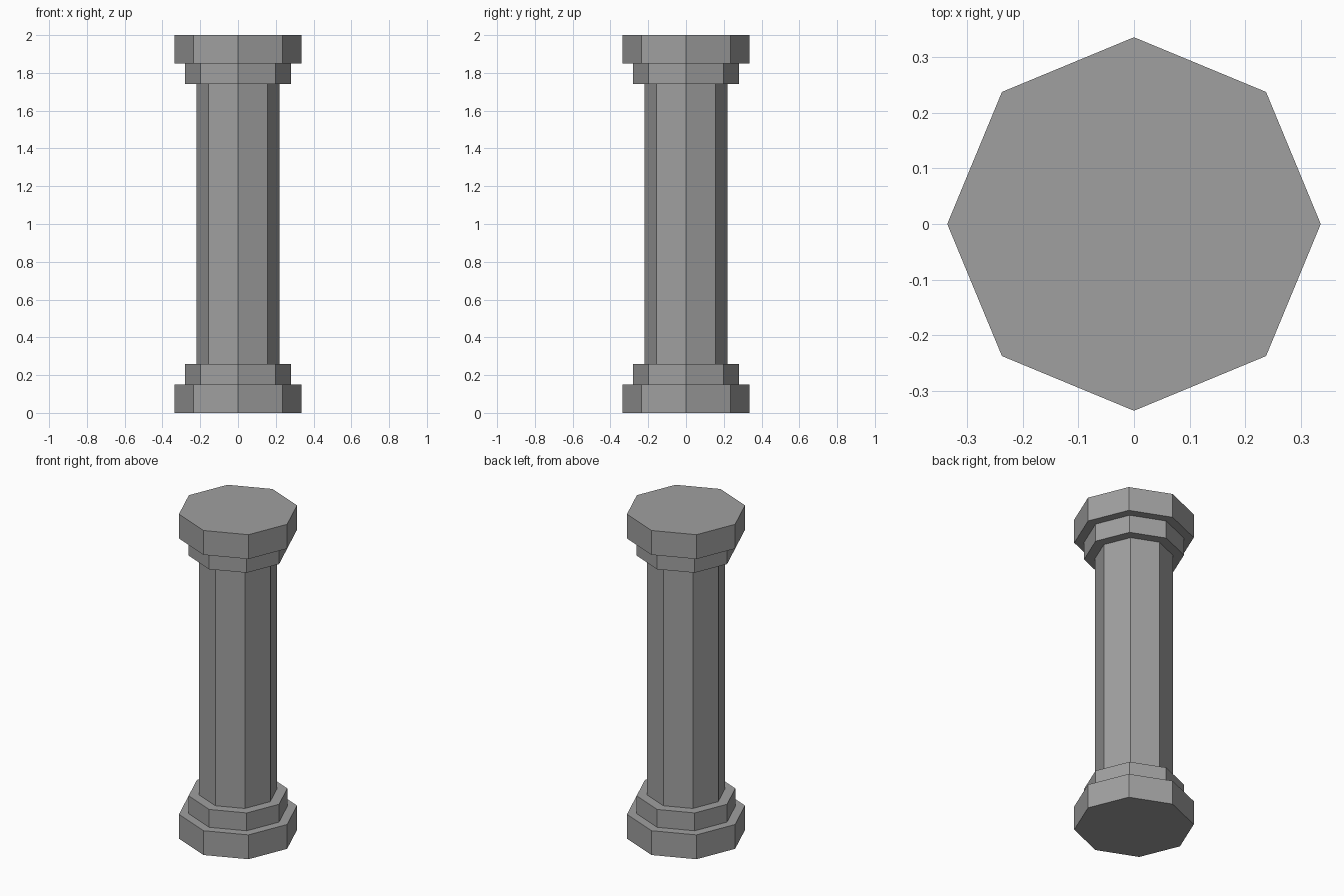
import bpy
import math

cube = bpy.data.objects.get("Cube")
if cube:
    bpy.data.objects.remove(cube, do_unlink=True)

# Stone colour
stone = bpy.data.materials.new("grey_stone")
stone.use_nodes = True
colour = (0.35, 0.35, 0.35, 1)
stone.diffuse_color = colour
stone.node_tree.nodes["Principled BSDF"].inputs["Base Color"].default_value = colour

HEIGHT = 2.0
PLINTH_TOP = 0.15
COLLAR_TOP = 0.26


def octagon(name, radius, bottom, top):
    """Flat-sided block with a corner on each axis."""
    bpy.ops.mesh.primitive_cylinder_add(
        vertices=8, radius=radius, depth=top - bottom,
        location=(0, 0, (bottom + top) / 2))
    block = bpy.context.object
    block.name = name
    block.data.materials.append(stone)


# Base and its mirrored capital
for part, radius, bottom, top in (("slab", 0.335, 0, PLINTH_TOP),
                                  ("collar", 0.28, PLINTH_TOP, COLLAR_TOP)):
    octagon("base_" + part, radius, bottom, top)
    octagon("capital_" + part, radius, HEIGHT - top, HEIGHT - bottom)

# Shaft
octagon("shaft", 0.22, COLLAR_TOP, HEIGHT - COLLAR_TOP)
